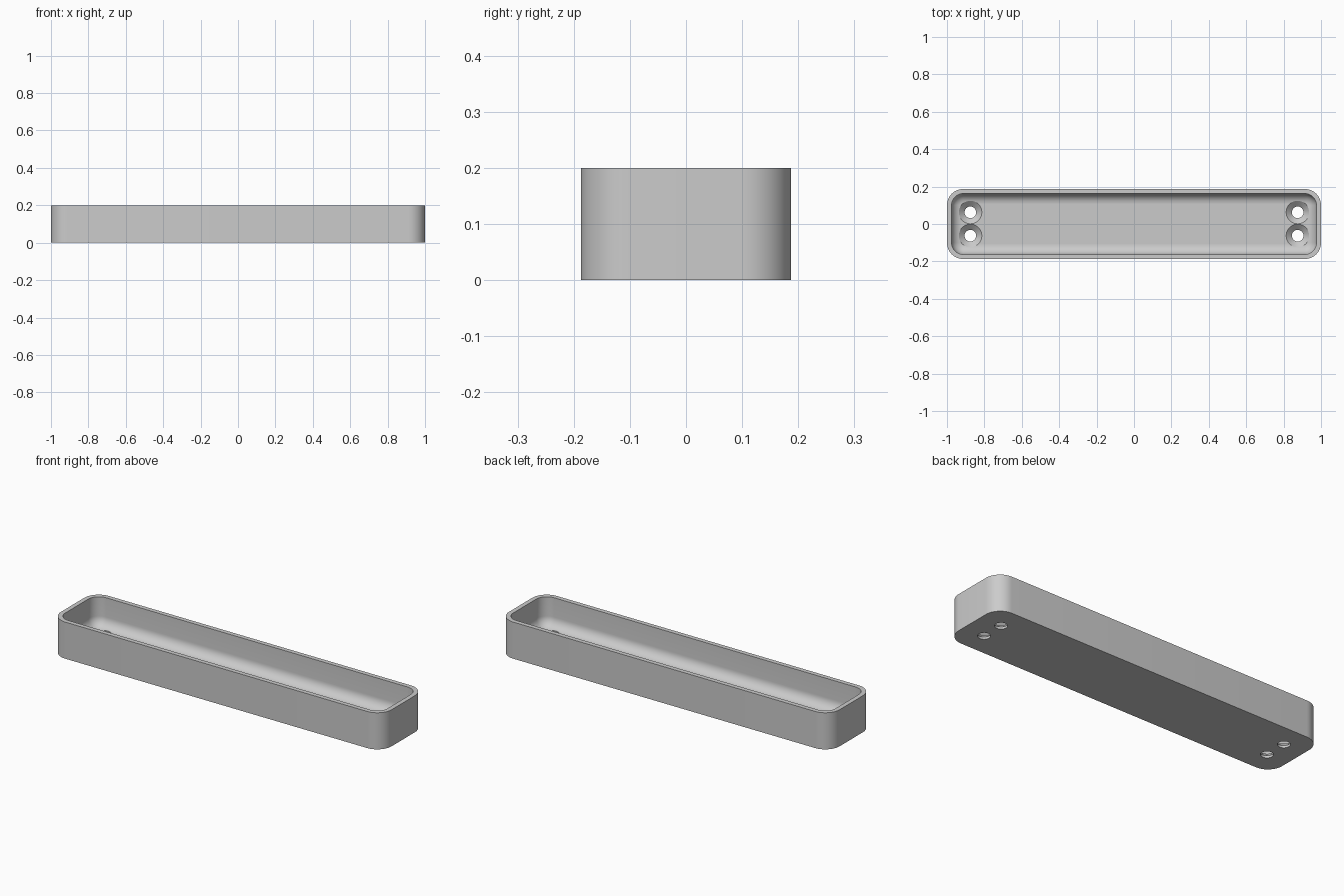
import bpy, bmesh, math

if "Cube" in bpy.data.objects:
    bpy.data.objects.remove(bpy.data.objects["Cube"])

LENGTH, WIDTH, HEIGHT = 2.0, 0.375, 0.2
CORNER, WALL, FLOOR, FILLET = 0.0875, 0.025, 0.04, 0.055

grey = bpy.data.materials.new("light_grey")
grey.use_nodes = True
colour = (0.6, 0.6, 0.6, 1)
grey.diffuse_color = colour
grey.node_tree.nodes["Principled BSDF"].inputs["Base Color"].default_value = colour


def rounded_ring(inset, z, steps=12):
    """Rounded rectangle, moved inward by inset."""
    r = CORNER - inset
    cx, cy = LENGTH / 2 - CORNER, WIDTH / 2 - CORNER
    points = []
    for i, (sx, sy) in enumerate([(1, 1), (-1, 1), (-1, -1), (1, -1)]):
        for k in range(steps + 1):
            a = math.pi / 2 * (i + k / steps)
            points.append((sx * cx + r * math.cos(a), sy * cy + r * math.sin(a), z))
    return points


def circle_ring(x, y, r, z, steps=40):
    angles = [2 * math.pi * k / steps for k in range(steps)]
    return [(x + r * math.cos(a), y + r * math.sin(a), z) for a in angles]


def loft(bm, rings):
    """Closed skin through matching rings."""
    loops = [[bm.verts.new(p) for p in ring] for ring in rings]
    n = len(loops[0])
    for a, b in zip(loops, loops[1:]):
        for i in range(n):
            j = (i + 1) % n
            bm.faces.new((a[i], a[j], b[j], b[i]))
    bm.faces.new(loops[0][::-1])
    bm.faces.new(loops[-1])


def make_object(name, bm):
    bmesh.ops.recalc_face_normals(bm, faces=bm.faces[:])
    mesh = bpy.data.meshes.new(name)
    bm.to_mesh(mesh)
    bm.free()
    mesh.materials.append(grey)
    obj = bpy.data.objects.new(name, mesh)
    bpy.context.collection.objects.link(obj)
    return obj


# Tray shell: outer wall, rim, inner wall, rounded floor edge
rings = [rounded_ring(0, 0), rounded_ring(0, HEIGHT), rounded_ring(WALL, HEIGHT)]
for k in range(11):
    a = math.pi / 2 * k / 10
    rings.append(rounded_ring(WALL + FILLET * (1 - math.cos(a)),
                              FLOOR + FILLET * (1 - math.sin(a))))
bm = bmesh.new()
loft(bm, rings)
tray = make_object("tray", bm)

# Countersunk screw holes, two at each end
bm = bmesh.new()
for x in (-0.875, 0.875):
    for y in (-0.0625, 0.0625):
        profile = [(0.031, -0.05), (0.031, 0.0125), (0.0615, FLOOR), (0.0615, 0.15)]
        loft(bm, [circle_ring(x, y, r, z) for r, z in profile])
cutter = make_object("screw_hole_cutter", bm)
cutter.hide_render = True

cut = tray.modifiers.new("screw_holes", "BOOLEAN")
cut.operation = "DIFFERENCE"
cut.solver = "EXACT"
cut.object = cutter
bpy.ops.object.select_all(action="DESELECT")
tray.select_set(True)
bpy.context.view_layer.objects.active = tray
bpy.ops.object.modifier_apply(modifier=cut.name)
bpy.data.objects.remove(cutter)
bpy.ops.object.shade_smooth_by_angle(angle=math.radians(30))
